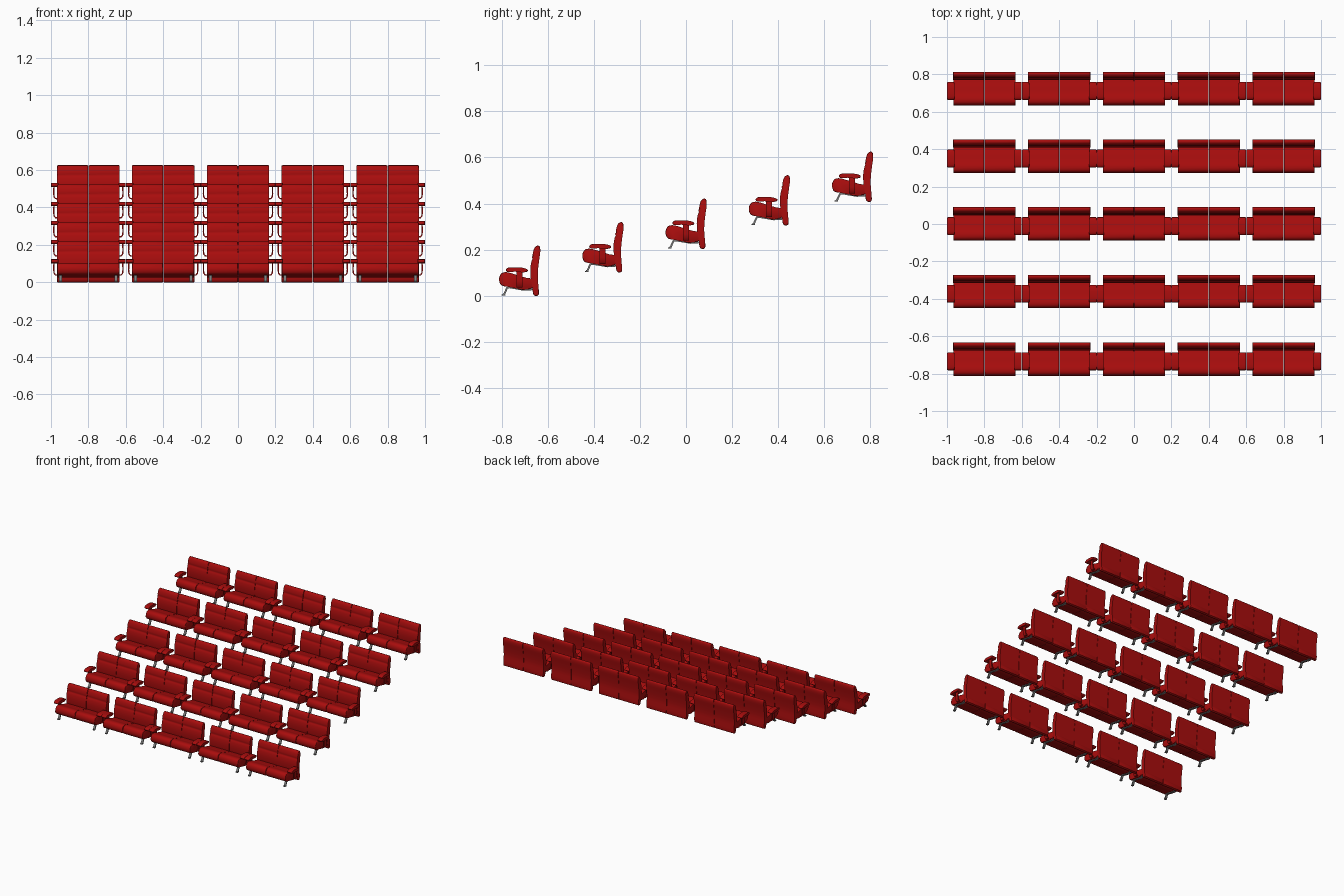
import bpy, bmesh, math
from mathutils import Vector

if "Cube" in bpy.data.objects:
    bpy.data.objects.remove(bpy.data.objects["Cube"])


def material(name, rgb):
    m = bpy.data.materials.new(name)
    m.diffuse_color = (*rgb, 1)
    m.use_nodes = True
    m.node_tree.nodes["Principled BSDF"].inputs["Base Color"].default_value = m.diffuse_color
    return m


RED = material("red upholstery", (0.40, 0.004, 0.004))
GREY = material("grey metal", (0.2, 0.2, 0.2))


def smooth_loop(pts, steps=3):
    """Closed Catmull-Rom curve through the profile points."""
    out, n = [], len(pts)
    for i in range(n):
        a, b, c, d = (Vector(pts[(i + k) % n]) for k in (-1, 0, 1, 2))
        for s in range(steps):
            t = s / steps
            out.append(0.5 * (2 * b + (c - a) * t + (2 * a - 5 * b + 4 * c - d) * t * t
                              + (3 * b - a - 3 * c + d) * t ** 3))
    return out


def prism(name, pts, lo, hi, mat, bevel=0.0, axis="x"):
    """Extrude a profile along x (points are y,z) or along y (points are x,z)."""
    bm = bmesh.new()

    def place(p, w):
        return (w, p[0], p[1]) if axis == "x" else (p[0], w, p[1])
    ra = [bm.verts.new(place(p, lo)) for p in pts]
    rb = [bm.verts.new(place(p, hi)) for p in pts]
    caps = [bm.faces.new(ra), bm.faces.new(rb[::-1])]
    n = len(pts)
    for i in range(n):
        j = (i + 1) % n
        bm.faces.new((ra[j], ra[i], rb[i], rb[j]))
    if bevel:
        rim = [e for f in caps for e in f.edges]
        bmesh.ops.bevel(bm, geom=rim, offset=bevel, segments=2, profile=0.5,
                        affect="EDGES", clamp_overlap=False)
    bmesh.ops.recalc_face_normals(bm, faces=bm.faces)
    me = bpy.data.meshes.new(name)
    bm.to_mesh(me)
    bm.free()
    me.materials.append(mat)
    me.polygons.foreach_set("use_smooth", [True] * len(me.polygons))
    me.set_sharp_from_angle(angle=math.radians(40))
    return me


def strip(path, w):
    """Thicken an open 2D path into a closed outline."""
    left, right = [], []
    pts = [Vector(p) for p in path]
    for i, p in enumerate(pts):
        d = (pts[min(i + 1, len(pts) - 1)] - pts[max(i - 1, 0)]).normalized()
        nrm = Vector((-d.y, d.x)) * w / 2
        left.append(p + nrm)
        right.append(p - nrm)
    return left + right[::-1]


# side profiles (y, z)
seat_pts = smooth_loop([(-.087, .083), (-.075, .099), (-.05, .101), (-.01, .089), (.03, .077),
                        (.056, .071), (.060, .036), (.02, .025), (-.01, .030), (-.05, .038),
                        (-.078, .044), (-.088, .062)])
back_pts = smooth_loop([(.061, .003), (.055, .04), (.048, .08), (.047, .12), (.052, .15),
                        (.058, .164), (.057, .178), (.064, .206), (.077, .217), (.088, .212),
                        (.090, .19), (.086, .16), (.081, .12), (.079, .08), (.082, .04),
                        (.083, .003)])
arm_pts = smooth_loop([(-.059, .111), (-.05, .121), (-.02, .123), (.012, .121), (.034, .114),
                       (.033, .104), (.012, .101), (-.02, .104), (-.05, .102)])

# shared meshes for one two-seat bench
parts = []
for side, s in (("left", -1), ("right", 1)):
    def span(a, b):
        return sorted((s * a, s * b))
    parts += [
        (side + "_seat", prism("seat", seat_pts, *span(.001, .166), RED, .005)),
        (side + "_back", prism("back", back_pts, *span(.001, .167), RED, .004)),
        (side + "_armrest", prism("armrest", arm_pts, *span(.160, .1995), RED, .004)),
    ]
    # bent bracket holding the armrest
    bend = [(s * x, z) for x, z in ((.184, .106), (.185, .065), (.183, .048), (.176, .039), (.155, .037))]
    parts.append((side + "_arm_bracket", prism("arm_bracket", strip(bend, .007), -.014, .012, RED, axis="y")))
    # metal leg with the rail running below the seat
    leg = [(-.072, .004), (-.066, .008), (-.054, .034), (-.044, .036), (.02, .025), (.062, .028)]
    parts.append((side + "_leg", prism("leg", strip(leg, .008), *span(.140, .156), GREY)))
    foot = [(-.078, 0), (-.062, 0), (-.062, .005), (-.078, .005)]
    parts.append((side + "_foot", prism("foot", foot, *span(.140, .156), GREY)))

# five stepped rows of five benches
for row in range(5):
    for col in range(5):
        for name, me in parts:
            ob = bpy.data.objects.new(f"{name}_{row}_{col}", me)
            ob.location = ((col - 2) * .4, (row - 2) * .3615, row * .102)
            bpy.context.collection.objects.link(ob)
